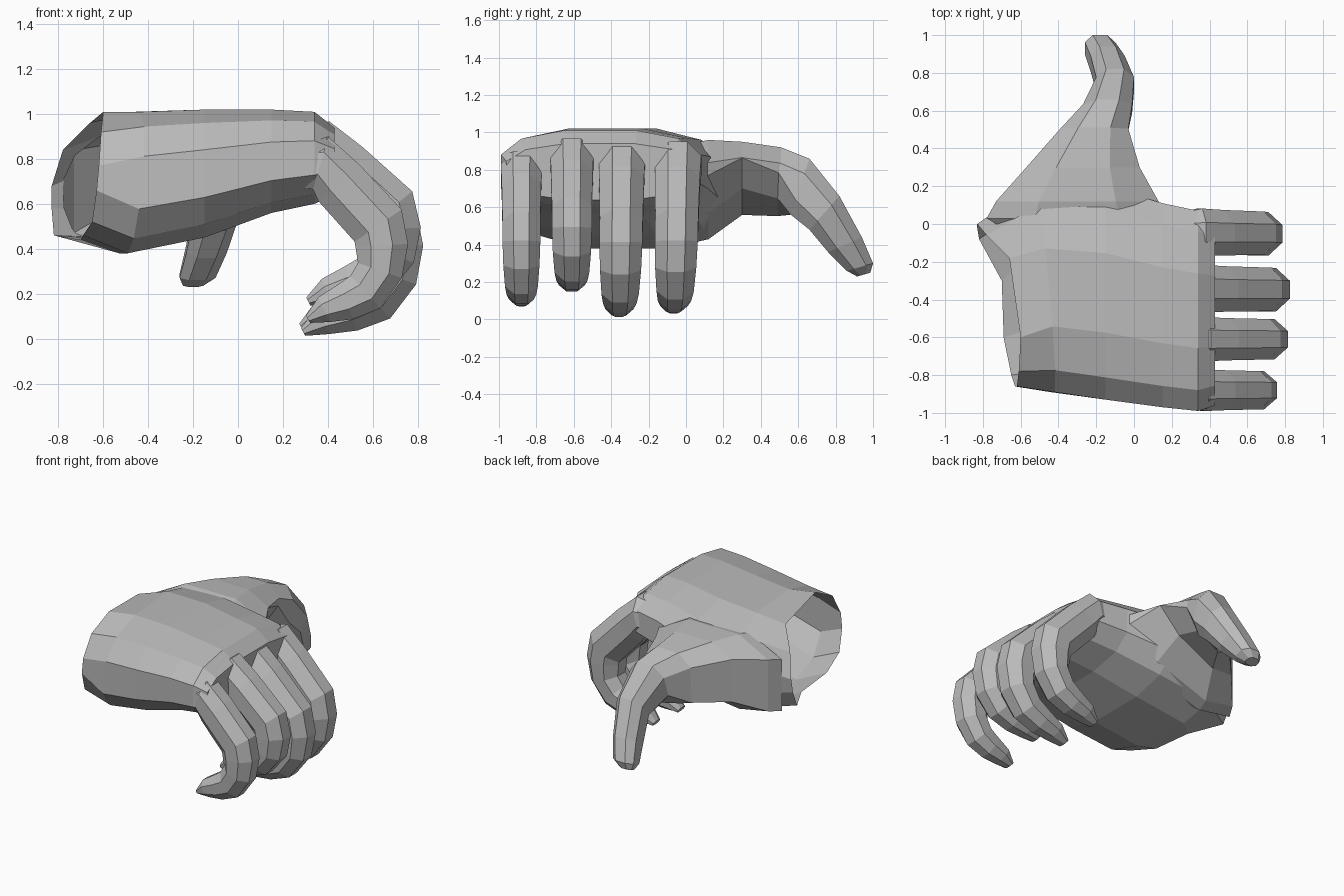
import bpy, bmesh, math
from mathutils import Vector

cube = bpy.data.objects.get("Cube")
if cube:
    bpy.data.objects.remove(cube, do_unlink=True)

GREY = (0.5, 0.5, 0.5, 1)
skin = bpy.data.materials.new("grey_skin")
skin.use_nodes = True
skin.diffuse_color = GREY
skin.node_tree.nodes["Principled BSDF"].inputs["Base Color"].default_value = GREY


def ring(center, u, v, sides=8, power=1.0):
    """Closed section spanned by half axes u and v; low power makes it boxier."""
    pts = []
    fit = math.cos(math.pi / sides) ** power
    for i in range(sides):
        a = 2 * math.pi * (i + 0.5) / sides
        c = math.copysign(abs(math.cos(a)) ** power, math.cos(a)) / fit
        s = math.copysign(abs(math.sin(a)) ** power, math.sin(a)) / fit
        pts.append(Vector(center) + Vector(u) * c + Vector(v) * s)
    return pts


def loft(name, rings):
    """Skin a list of equal rings and cap both ends."""
    bm = bmesh.new()
    loops = [[bm.verts.new(p) for p in r] for r in rings]
    n = len(rings[0])
    for a, b in zip(loops, loops[1:]):
        for i in range(n):
            j = (i + 1) % n
            bm.faces.new((a[i], a[j], b[j], b[i]))
    caps = [bm.faces.new(loops[0]), bm.faces.new(loops[-1])]
    bmesh.ops.triangulate(bm, faces=caps)
    bmesh.ops.recalc_face_normals(bm, faces=bm.faces)
    mesh = bpy.data.meshes.new(name)
    bm.to_mesh(mesh)
    bm.free()
    mesh.materials.append(skin)
    obj = bpy.data.objects.new(name, mesh)
    bpy.context.collection.objects.link(obj)
    return obj


# Palm: slanted wrist rim, then sections to the knuckles (x, y range, z range, slant)
rim = [Vector(p) for p in [
    (-0.83, 0.00, 0.68), (-0.78, -0.06, 0.84), (-0.66, -0.18, 0.96), (-0.60, -0.60, 1.01),
    (-0.61, -0.78, 0.92), (-0.62, -0.86, 0.77), (-0.63, -0.86, 0.66), (-0.65, -0.80, 0.52),
    (-0.69, -0.60, 0.46), (-0.70, -0.30, 0.44), (-0.82, -0.08, 0.46), (-0.83, -0.02, 0.58)]]
palm = [rim]
for x, y0, y1, z0, z1, slant in [
        (-0.48, -0.89, 0.22, 0.38, 1.01, 0.05),
        (-0.15, -0.93, 0.20, 0.45, 1.02, 0.0),
        (0.15, -0.97, 0.11, 0.56, 1.02, 0.0),
        (0.34, -0.99, 0.07, 0.60, 1.01, 0.0),
        (0.43, -0.96, 0.04, 0.64, 0.94, 0.0)]:
    palm.append(ring((x, (y0 + y1) / 2, (z0 + z1) / 2), (-slant, (y1 - y0) / 2, 0),
                     (slant * 0.6, 0, (z1 - z0) / 2), 12, 0.75))
hand = loft("hand", palm)

# Thumb: broad web with a slanted underside, then a tapering, downturned end
thumb = []
for x, y, z, width, lift, dy, dz in [
        (-0.20, -0.10, 0.72, 0.36, 0.10, 0.0, 0.18),
        (-0.30, 0.03, 0.71, 0.48, 0.15, 0.0, 0.23),
        (-0.30, 0.12, 0.73, 0.43, 0.15, 0.0, 0.23),
        (-0.27, 0.30, 0.79, 0.30, 0.15, 0.0, 0.16),
        (-0.21, 0.50, 0.76, 0.18, 0.10, 0.01, 0.16),
        (-0.14, 0.61, 0.71, 0.13, 0.0, 0.05, 0.15),
        (-0.10, 0.74, 0.57, 0.10, 0.0, 0.08, 0.09),
        (-0.14, 0.85, 0.40, 0.09, 0.0, 0.09, 0.04),
        (-0.18, 0.93, 0.28, 0.08, 0.0, 0.07, 0.02),
        (-0.20, 0.95, 0.24, 0.045, 0.0, 0.035, 0.01)]:
    section = ring((x, y, z), (-width, 0, 0), (0, dy, dz), 8, 0.85)
    for p in section:
        if p.z < z:
            p.z += lift * (p.x - x) / width
    thumb.append(section)
parts = [loft("thumb", thumb)]

# Fingers: one curled path (x, z, half thickness, half width) scaled for each finger
CURL = [(0.12, 0.82, 0.08, 0.07), (0.36, 0.83, 0.13, 0.125), (0.46, 0.73, 0.13, 0.12),
        (0.68, 0.51, 0.135, 0.115), (0.70, 0.41, 0.125, 0.115), (0.69, 0.28, 0.11, 0.11),
        (0.61, 0.17, 0.105, 0.10), (0.50, 0.12, 0.09, 0.09), (0.38, 0.08, 0.065, 0.075),
        (0.29, 0.03, 0.02, 0.04)]


def finger(name, y, drift, front, reach, base, height, size):
    path = [Vector((front - (0.825 - x) * reach, y + drift * i / len(CURL), base + z * height))
            for i, (x, z, _, _) in enumerate(CURL)]
    rings = []
    for i, (_, _, thick, wide) in enumerate(CURL):
        t = path[min(i + 1, len(path) - 1)] - path[max(i - 1, 0)]
        normal = Vector((-t.z, 0, t.x)).normalized()
        rings.append(ring(path[i], (0, wide * size, 0), normal * thick * (1 + size) / 2))
    return loft(name, rings)


parts += [finger("index_finger", -0.04, -0.03, 0.775, 0.92, 0.02, 0.97, 1.0),
          finger("middle_finger", -0.34, -0.02, 0.825, 1.0, 0.0, 1.0, 1.0),
          finger("ring_finger", -0.61, 0.0, 0.81, 0.93, 0.14, 0.85, 0.93),
          finger("little_finger", -0.88, 0.0, 0.74, 0.80, 0.06, 0.87, 0.88)]

# Weld the digits onto the palm as one skin
bpy.context.view_layer.objects.active = hand
for part in parts:
    weld = hand.modifiers.new("weld_" + part.name, "BOOLEAN")
    weld.operation = "UNION"
    weld.solver = "EXACT"
    weld.object = part
    bpy.ops.object.modifier_apply(modifier=weld.name)
    bpy.data.objects.remove(part, do_unlink=True)

# Open the wrist by removing the faces that only touch the rim
bm = bmesh.new()
bm.from_mesh(hand.data)
cap = [f for f in bm.faces
       if all(min((v.co - p).length for p in rim) < 0.001 for v in f.verts)]
bmesh.ops.delete(bm, geom=cap, context="FACES")
bm.to_mesh(hand.data)
bm.free()
